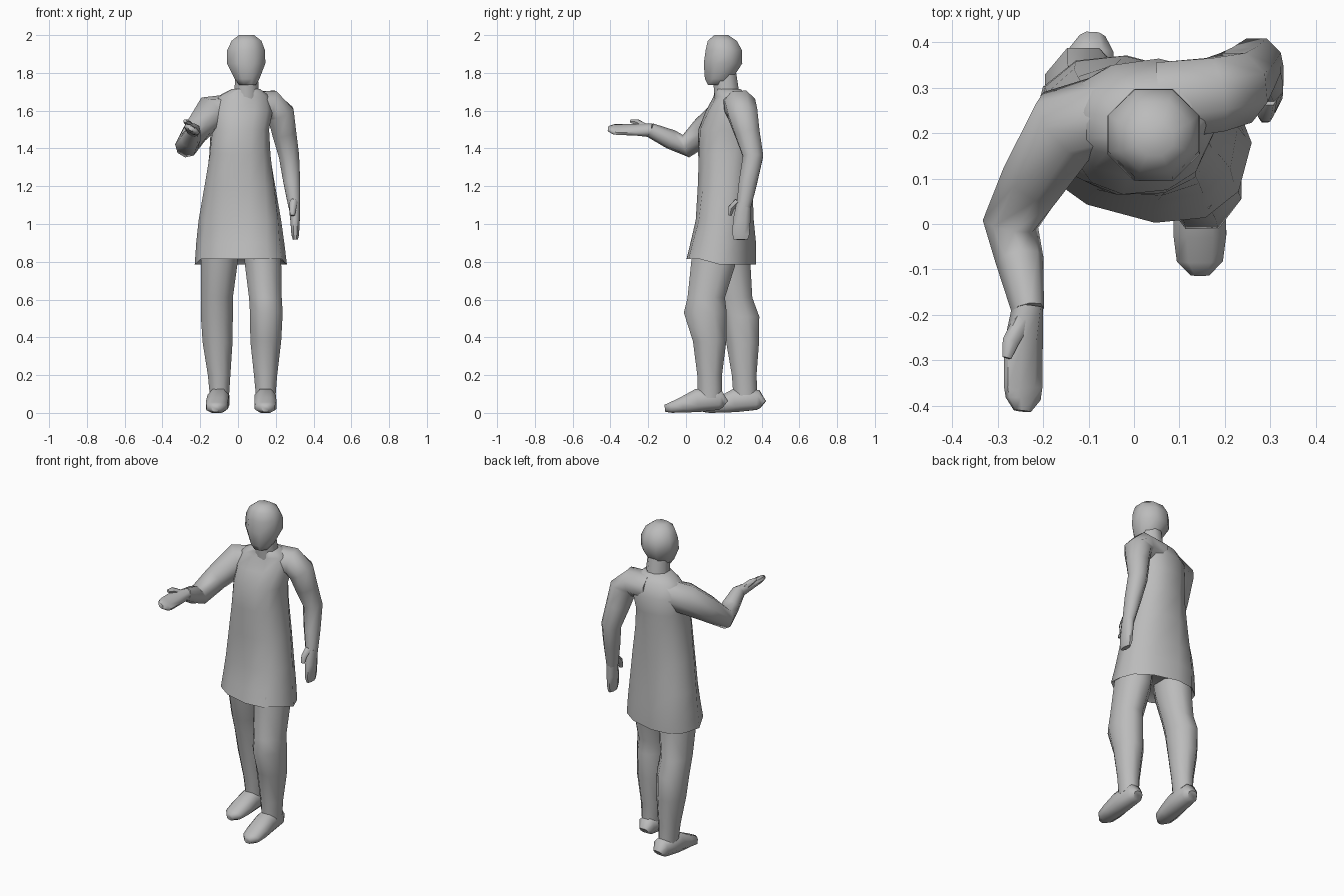
import bpy, bmesh, math
from mathutils import Vector

grey = bpy.data.materials.new("plain grey")
grey.diffuse_color = (0.5, 0.5, 0.5, 1)


def skin(name, loops, angle=60):
    """Bridge closed loops of points into a capped, smooth shaded skin."""
    bm = bmesh.new()
    rows = [[bm.verts.new(p) for p in loop] for loop in loops]
    n = len(rows[0])
    for a, b in zip(rows, rows[1:]):
        for i in range(n):
            j = (i + 1) % n
            bm.faces.new((a[i], a[j], b[j], b[i]))
    bm.faces.new(rows[0][::-1])
    bm.faces.new(rows[-1])
    bmesh.ops.recalc_face_normals(bm, faces=bm.faces)
    mesh = bpy.data.meshes.new(name)
    bm.to_mesh(mesh)
    bm.free()
    mesh.materials.append(grey)
    ob = bpy.data.objects.new(name, mesh)
    bpy.context.collection.objects.link(ob)
    bpy.ops.object.select_all(action='DESELECT')
    ob.select_set(True)
    bpy.context.view_layer.objects.active = ob
    bpy.ops.object.shade_smooth_by_angle(angle=math.radians(angle))
    return ob


def oval(c, u, v, n, power):
    """Rounded section around c; power below 1 makes it boxier."""
    pts = []
    for i in range(n):
        a = 2 * math.pi * (i + 0.5) / n
        ca, sa = math.cos(a), math.sin(a)
        pts.append(c + u * math.copysign(abs(ca) ** power, ca)
                   + v * math.copysign(abs(sa) ** power, sa))
    return pts


def stack(name, rings, n=8, power=1.0, grow=1.04):
    """Level rings: x, y, z, half width, half depth, yaw in degrees."""
    loops = []
    for x, y, z, rx, ry, *yaw in rings:
        t = math.radians(yaw[0] if yaw else 0)
        u = Vector((math.cos(t), math.sin(t), 0)) * rx * grow
        v = Vector((-math.sin(t), math.cos(t), 0)) * ry * grow
        loops.append(oval(Vector((x, y, z)), u, v, n, power))
    return skin(name, loops)


def limb(name, rings, ref, n=8, power=1.0, grow=1.04):
    """Rings square to a path: x, y, z, half size along ref, half size across."""
    cs = [Vector(r[:3]) for r in rings]
    loops = []
    for i, (c, r) in enumerate(zip(cs, rings)):
        t = (cs[min(i + 1, len(cs) - 1)] - cs[max(i - 1, 0)]).normalized()
        u = Vector(ref)
        u = (u - t * u.dot(t)).normalized()
        v = t.cross(u)
        loops.append(oval(c, u * r[3] * grow, v * r[4] * grow, n, power))
    return skin(name, loops)


# Tunic: recessed underside, flared hem, hips and shoulders twisted oppositely
tunic = stack("tunic", [
    (.015, .185, .84, .20, .13, -15),
    (.015, .187, .785, .245, .175, -15),
    (.012, .197, .90, .234, .165, -14),
    (.01, .205, 1.02, .22, .148, -10),
    (.01, .207, 1.2, .19, .145, -4),
    (.01, .207, 1.37, .165, .145, 2),
    (.01, .212, 1.5, .155, .147, 6),
    (.02, .235, 1.6, .165, .127, 8),
    (.03, .24, 1.675, .14, .09, 10),
    (.042, .22, 1.715, .075, .068, 5)], n=12, power=.85, grow=1.0)
for v in tunic.data.vertices:
    if v.co.z < .8 and v.co.y < .12:
        v.co.z += .03

# Head and neck
stack("neck", [(.045, .22, 1.66, .07, .07), (.046, .20, 1.82, .06, .065)])
stack("head", [
    (.05, .165, 1.735, .045, .05),
    (.048, .172, 1.768, .068, .075),
    (.043, .196, 1.85, .106, .106),
    (.043, .20, 1.92, .104, .10),
    (.045, .192, 1.97, .082, .08),
    (.045, .187, 2.0, .042, .038)])

# Raised arm with open hand
palm = (.85, 0, -.5)
limb("raised_arm", [
    (-.03, .25, 1.60, .085, .085),
    (-.15, .215, 1.585, .092, .088),
    (-.22, .10, 1.495, .07, .075),
    (-.272, .0, 1.412, .06, .06),
    (-.252, -.08, 1.448, .052, .05),
    (-.234, -.19, 1.497, .034, .038)], palm)
limb("raised_hand", [
    (-.234, -.18, 1.495, .032, .036),
    (-.244, -.27, 1.50, .046, .025),
    (-.244, -.36, 1.50, .046, .02),
    (-.244, -.385, 1.502, .042, .018),
    (-.246, -.412, 1.505, .02, .012)], palm)
limb("raised_thumb", [
    (-.245, -.21, 1.51, .02, .02),
    (-.272, -.26, 1.54, .018, .016),
    (-.28, -.295, 1.545, .01, .008)], palm, n=6)

# Hanging arm with relaxed hand
limb("hanging_arm", [
    (.06, .27, 1.625, .09, .08),
    (.18, .285, 1.63, .085, .08),
    (.225, .30, 1.585, .082, .075),
    (.245, .325, 1.48, .068, .066),
    (.27, .355, 1.36, .056, .056),
    (.285, .328, 1.22, .05, .046),
    (.298, .305, 1.09, .04, .032)], (0, 1, 0))
limb("hanging_hand", [
    (.298, .307, 1.11, .04, .032),
    (.302, .295, 1.02, .048, .026),
    (.303, .29, .945, .047, .021),
    (.304, .29, .917, .038, .014)], (0, 1, 0))
limb("hanging_thumb", [
    (.295, .275, 1.12, .02, .02),
    (.29, .24, 1.085, .018, .018),
    (.288, .232, 1.045, .01, .012)], (0, 1, 0), n=6)

# Legs: forward one and rear one
stack("forward_leg", [
    (.125, .15, .87, .10, .12),
    (.133, .143, .78, .10, .122),
    (.145, .107, .61, .09, .103),
    (.15, .102, .53, .09, .118),
    (.147, .125, .38, .085, .092),
    (.146, .125, .2, .064, .068),
    (.147, .127, .08, .053, .068)])
stack("rear_leg", [
    (-.10, .215, .87, .10, .12),
    (-.10, .228, .78, .10, .118),
    (-.112, .255, .61, .088, .10),
    (-.112, .287, .51, .088, .105),
    (-.108, .30, .37, .082, .09),
    (-.10, .308, .2, .062, .068),
    (-.098, .315, .08, .052, .066)])


# Feet, the rear one turned slightly outward
def foot(name, x, y, turn):
    limb(name, [(x - turn * (.2 - d), y + d, z, w, h) for d, z, w, h in (
        (.208, .045, .03, .025),
        (.18, .068, .052, .056),
        (.06, .066, .06, .066),
        (-.02, .042, .062, .044),
        (-.08, .028, .054, .03),
        (-.112, .024, .022, .02))], (1, 0, 0), power=.8, grow=1.0)


foot("forward_foot", .145, 0, 0)
foot("rear_foot", -.092, .2, .09)
